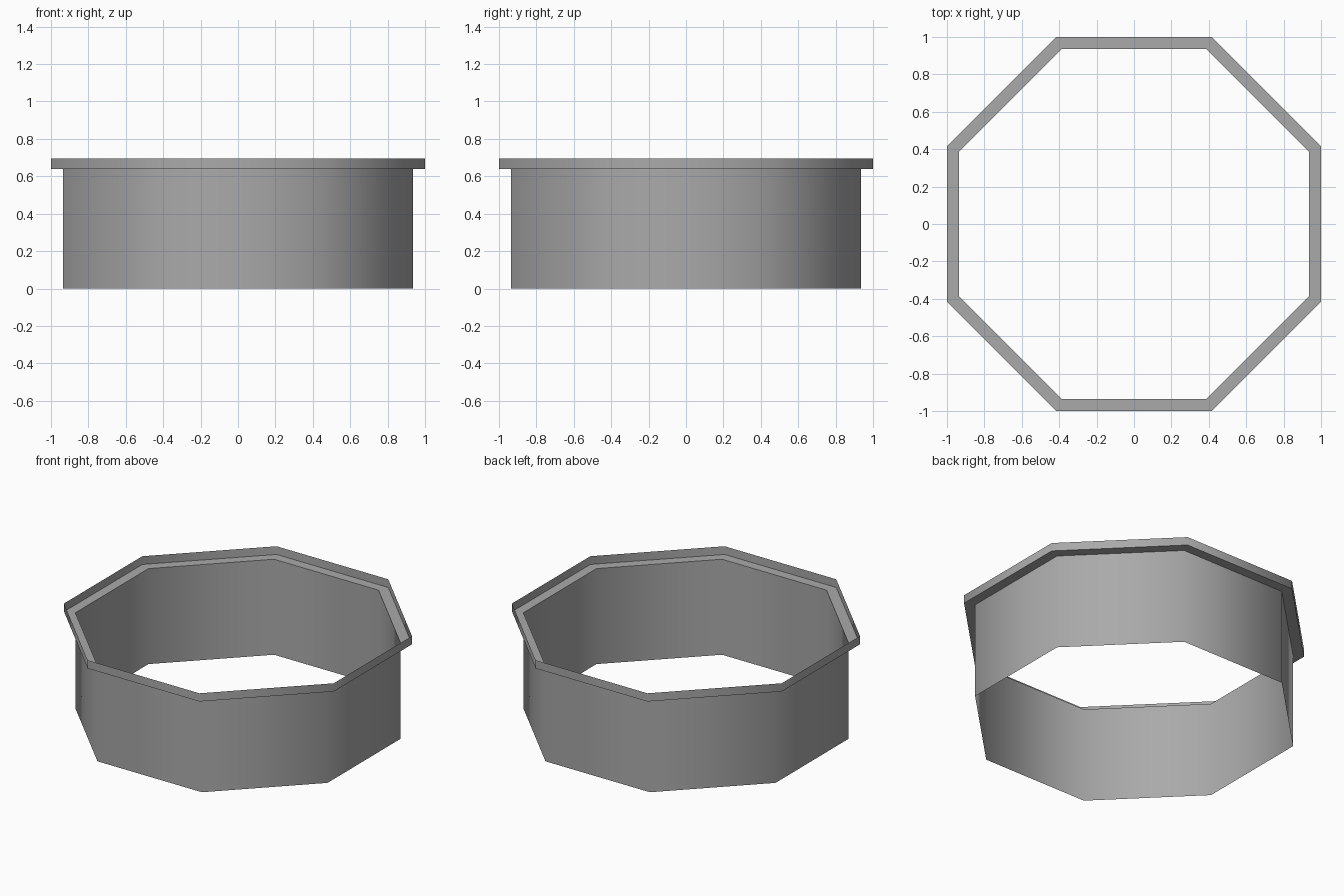
import bpy, bmesh, math

cube = bpy.data.objects.get("Cube")
if cube:
    bpy.data.objects.remove(cube, do_unlink=True)

SIDES = 8
WALL, LIP = 0.935, 1.0          # distance from centre to the flat sides
LEDGE_Z, TOP_Z = 0.64, 0.695

grey = bpy.data.materials.new("mid grey")
grey.use_nodes = True
colour = (0.4, 0.4, 0.4, 1)
grey.diffuse_color = colour
grey.node_tree.nodes["Principled BSDF"].inputs["Base Color"].default_value = colour


def octagon_shell(name, profile):
    """Sweep an open (apothem, z) profile around an octagon."""
    bm = bmesh.new()
    rings = []
    for apothem, z in profile:
        r = apothem / math.cos(math.pi / SIDES)
        angles = [(i + 0.5) * math.tau / SIDES for i in range(SIDES)]
        rings.append([bm.verts.new((r * math.cos(a), r * math.sin(a), z)) for a in angles])
    for low, high in zip(rings, rings[1:]):
        for i in range(SIDES):
            j = (i + 1) % SIDES
            bm.faces.new((low[i], low[j], high[j], high[i]))
    # A flat ledge faces up
    for f in bm.faces:
        f.normal_update()
        if f.normal.z < -0.5:
            f.normal_flip()
    mesh = bpy.data.meshes.new(name)
    bm.to_mesh(mesh)
    bm.free()
    mesh.materials.append(grey)
    obj = bpy.data.objects.new(name, mesh)
    bpy.context.collection.objects.link(obj)
    bpy.ops.object.select_all(action='DESELECT')
    obj.select_set(True)
    bpy.context.view_layer.objects.active = obj
    bpy.ops.object.shade_smooth_by_angle(angle=math.radians(60))
    return obj


# Thin open wall, flat ledge around its top, and upright lip on the ledge
octagon_shell("wall", [(WALL, 0), (WALL, LEDGE_Z)])
octagon_shell("ledge", [(WALL, LEDGE_Z), (LIP, LEDGE_Z)])
octagon_shell("lip", [(LIP, LEDGE_Z), (LIP, TOP_Z)])
